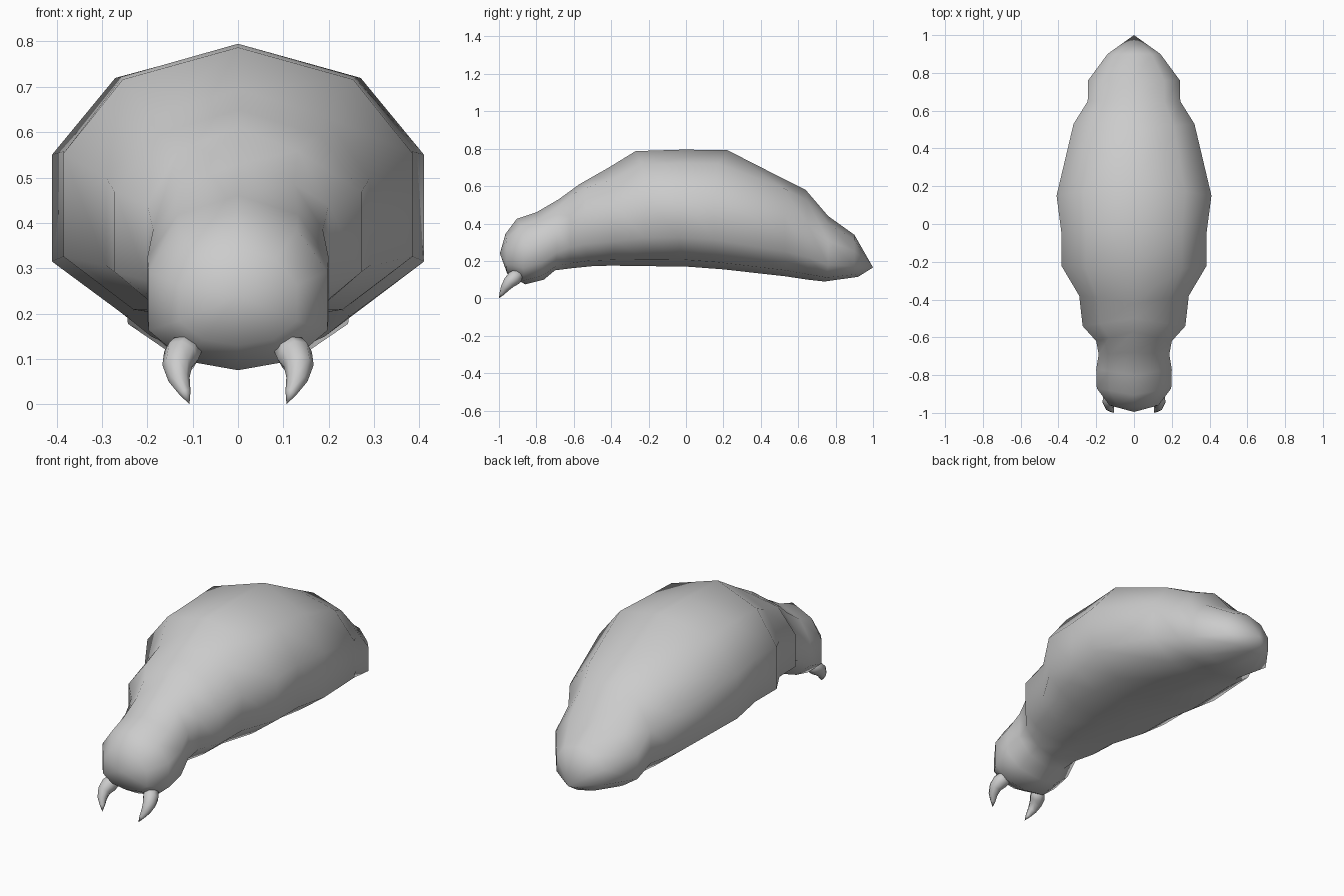
import bpy, bmesh, math
from mathutils import Vector

cube = bpy.data.objects.get("Cube")
if cube:
    bpy.data.objects.remove(cube)

# Single flat grey skin
skin = bpy.data.materials.new("grey_skin")
skin.use_nodes = True
GREY = (0.6, 0.6, 0.6, 1)
skin.diffuse_color = GREY
skin.node_tree.nodes["Principled BSDF"].inputs["Base Color"].default_value = GREY


def loft(name, rings, start, end):
    """Skin a list of closed rings and close both ends on a point."""
    bm = bmesh.new()
    rows = [[bm.verts.new(p) for p in ring] for ring in rings]
    n = len(rows[0])
    for a, b in zip(rows, rows[1:]):
        for i in range(n):
            j = (i + 1) % n
            bm.faces.new((a[i], a[j], b[j], b[i]))
    for row, tip in ((rows[0], start), (rows[-1], end)):
        v = bm.verts.new(tip)
        for i in range(n):
            bm.faces.new((row[i], row[(i + 1) % n], v))
    bmesh.ops.recalc_face_normals(bm, faces=bm.faces[:])
    for f in bm.faces:
        f.smooth = True
    mesh = bpy.data.meshes.new(name)
    bm.to_mesh(mesh)
    bm.free()
    mesh.materials.append(skin)
    obj = bpy.data.objects.new(name, mesh)
    bpy.context.collection.objects.link(obj)
    return obj


# Ten-sided cross-section: (width fraction, height fraction), top to bottom
HALF = [(0, 1), (0.66, 0.885), (1, 0.62), (1, 0.25), (0.6, 0.06), (0, 0)]
SECTION = HALF + [(-x, z) for x, z in HALF[-2:0:-1]]

# Body stations: top y, top z, bottom y, bottom z, side y, half width
STATIONS = [
    (-0.965, 0.345, -0.955, 0.13, -0.96, 0.13),    # face
    (-0.905, 0.425, -0.86, 0.075, -0.87, 0.197),   # head
    (-0.80, 0.46, -0.76, 0.10, -0.77, 0.20),
    (-0.68, 0.53, -0.70, 0.15, -0.69, 0.187),      # neck
    (-0.57, 0.61, -0.62, 0.16, -0.62, 0.20),
    (-0.50, 0.65, -0.50, 0.172, -0.54, 0.272),     # front fold
    (-0.42, 0.695, -0.40, 0.175, -0.38, 0.29),
    (-0.27, 0.787, -0.20, 0.172, -0.22, 0.385),    # middle fold
    (-0.02, 0.795, 0.00, 0.17, -0.04, 0.385),
    (0.22, 0.793, 0.20, 0.155, 0.15, 0.41),        # widest point
    (0.50, 0.65, 0.53, 0.118, 0.53, 0.32),
    (0.64, 0.58, 0.65, 0.10, 0.65, 0.245),         # rear fold
    (0.76, 0.44, 0.74, 0.09, 0.76, 0.243),
    (0.90, 0.34, 0.92, 0.115, 0.90, 0.14),         # tail
]


def body_ring(yt, zt, yb, zb, ys, hw):
    pts = []
    for fx, fz in SECTION:
        side = abs(fx)
        y = (yt if fz > 0.5 else yb) * (1 - side) + ys * side
        pts.append((fx * hw, y, zb + (zt - zb) * fz))
    return pts


loft("grub_body", [body_ring(*s) for s in STATIONS], (0, -0.995, 0.24), (0, 1, 0.165))

# Curved mandibles: x, y, z, radius along the centre line
PATH = [(0.112, -0.895, 0.125, 0.036), (0.125, -0.92, 0.108, 0.040),
        (0.134, -0.945, 0.085, 0.033), (0.130, -0.968, 0.055, 0.024),
        (0.117, -0.985, 0.025, 0.013)]
TIP = Vector((0.107, -1.0, 0.0))
ROOT = Vector((0.105, -0.87, 0.13))

for side, label in ((1, "left"), (-1, "right")):
    centres = [Vector(p[:3]) for p in PATH]
    line = [ROOT] + centres + [TIP]
    rings = []
    for k, c in enumerate(centres):
        d = (line[k + 2] - line[k]).normalized()
        u = Vector((1, 0, 0))
        u = (u - d * u.dot(d)).normalized()
        w = d.cross(u)
        ring = []
        for i in range(8):
            a = math.tau * i / 8
            p = c + (u * math.cos(a) + w * math.sin(a)) * PATH[k][3]
            ring.append((p.x * side, p.y, p.z))
        rings.append(ring)
    loft(label + "_mandible", rings,
         (ROOT.x * side, ROOT.y, ROOT.z), (TIP.x * side, TIP.y, TIP.z))
